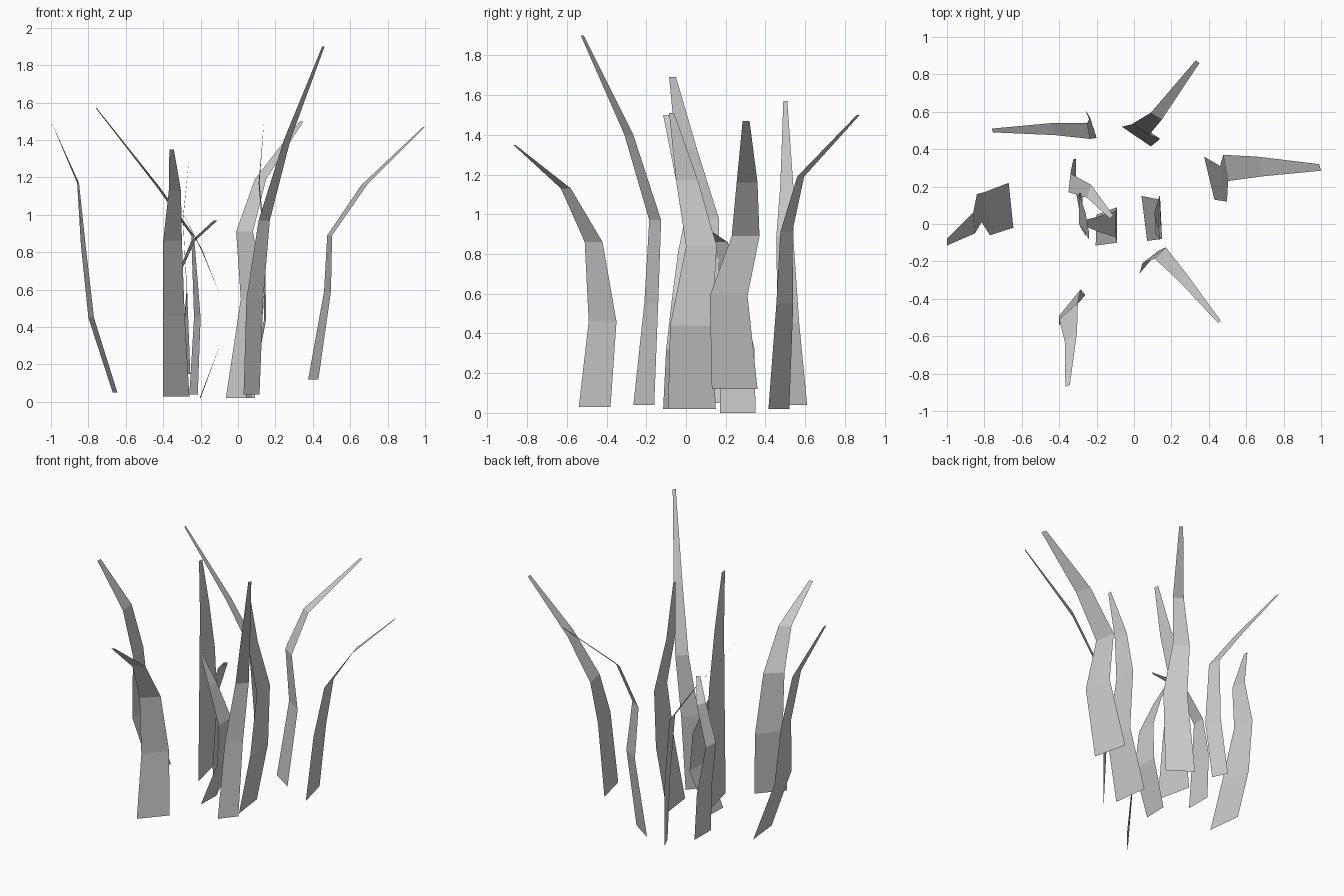
import bpy

cube = bpy.data.objects.get("Cube")
if cube:
    bpy.data.objects.remove(cube, do_unlink=True)

# One plain grey for all blades
grey = bpy.data.materials.new("light_grey")
grey.use_nodes = True
colour = (0.6, 0.6, 0.6, 1.0)
grey.diffuse_color = colour
grey.node_tree.nodes["Principled BSDF"].inputs["Base Color"].default_value = colour


def blade(name, *rows):
    """Bent strip: each row is height, one edge (x, y), other edge (x, y)."""
    verts = []
    for z, a, b in rows:
        verts += [(*a, z), (*b, z)]
    faces = [(2 * i, 2 * i + 1, 2 * i + 3, 2 * i + 2) for i in range(len(rows) - 1)]
    mesh = bpy.data.meshes.new(name)
    mesh.from_pydata(verts, [], faces)
    mesh.materials.append(grey)
    obj = bpy.data.objects.new(name, mesh)
    bpy.context.collection.objects.link(obj)
    return obj


# Outer blades
blade("blade_right_outer",
      (0.05, (-0.67, 0.22), (-0.645, -0.02)),
      (0.45, (-0.80, 0.17), (-0.77, -0.06)),
      (0.84, (-0.84, 0.16), (-0.815, 0.01)),
      (1.17, (-0.86, 0.06), (-0.85, -0.05)),
      (1.50, (-1.0, -0.08), (-1.0, -0.115)))

blade("blade_left_outer",
      (0.12, (0.375, 0.36), (0.43, 0.13)),
      (0.59, (0.46, 0.31), (0.497, 0.12)),
      (0.89, (0.477, 0.37), (0.503, 0.23)),
      (1.16, (0.66, 0.36), (0.69, 0.255)),
      (1.47, (0.99, 0.32), (1.0, 0.285)))

# Back blades
blade("blade_back_right",
      (0.04, (-0.26, 0.61), (-0.215, 0.51)),
      (0.45, (-0.235, 0.57), (-0.20, 0.46)),
      (0.89, (-0.25, 0.54), (-0.235, 0.455)),
      (1.15, (-0.435, 0.54), (-0.42, 0.475)),
      (1.57, (-0.76, 0.51), (-0.755, 0.49)))

blade("blade_back_left",
      (0.02, (-0.065, 0.52), (0.09, 0.415)),
      (0.55, (0.015, 0.54), (0.14, 0.455)),
      (0.91, (-0.01, 0.535), (0.08, 0.475)),
      (1.19, (0.09, 0.595), (0.15, 0.56)),
      (1.50, (0.33, 0.875), (0.35, 0.86)))

# Front blades
blade("blade_front_left_tall",
      (0.04, (0.03, -0.265), (0.115, -0.16)),
      (0.55, (0.045, -0.21), (0.135, -0.14)),
      (0.97, (0.11, -0.185), (0.17, -0.125)),
      (1.40, (0.245, -0.31), (0.28, -0.265)),
      (1.90, (0.45, -0.53), (0.463, -0.515)))

blade("blade_front_right",
      (0.03, (-0.40, -0.54), (-0.26, -0.38)),
      (0.46, (-0.40, -0.49), (-0.285, -0.35)),
      (0.86, (-0.40, -0.51), (-0.30, -0.42)),
      (1.13, (-0.37, -0.63), (-0.305, -0.58)),
      (1.35, (-0.367, -0.87), (-0.343, -0.86)))

# Middle blades
blade("blade_centre_left",
      (0.02, (0.04, 0.15), (0.07, -0.09)),
      (0.44, (0.14, 0.13), (0.15, -0.08)),
      (0.84, (0.137, 0.155), (0.145, 0.0)),
      (1.17, (0.11, 0.06), (0.115, -0.05)),
      (1.51, (0.14, -0.06), (0.14, -0.085)))

blade("blade_centre_short",
      (0.02, (-0.20, 0.05), (-0.205, -0.115)),
      (0.32, (-0.09, 0.09), (-0.09, -0.10)),
      (0.58, (-0.10, 0.07), (-0.10, -0.07)),
      (0.81, (-0.19, 0.04), (-0.195, -0.04)),
      (1.00, (-0.29, 0.015), (-0.29, 0.0)))

blade("blade_centre_tall",
      (0.15, (-0.31, 0.17), (-0.255, -0.07)),
      (0.60, (-0.275, 0.165), (-0.272, -0.04)),
      (0.98, (-0.293, 0.165), (-0.295, 0.0)),
      (1.33, (-0.258, 0.055), (-0.258, -0.05)),
      (1.69, (-0.24, -0.05), (-0.24, -0.085)))

blade("blade_centre_curled",
      (0.0, (-0.31, 0.35), (-0.31, 0.17)),
      (0.32, (-0.325, 0.345), (-0.325, 0.18)),
      (0.62, (-0.34, 0.27), (-0.35, 0.17)),
      (0.86, (-0.23, 0.21), (-0.25, 0.14)),
      (0.97, (-0.11, 0.045), (-0.13, 0.03)))
